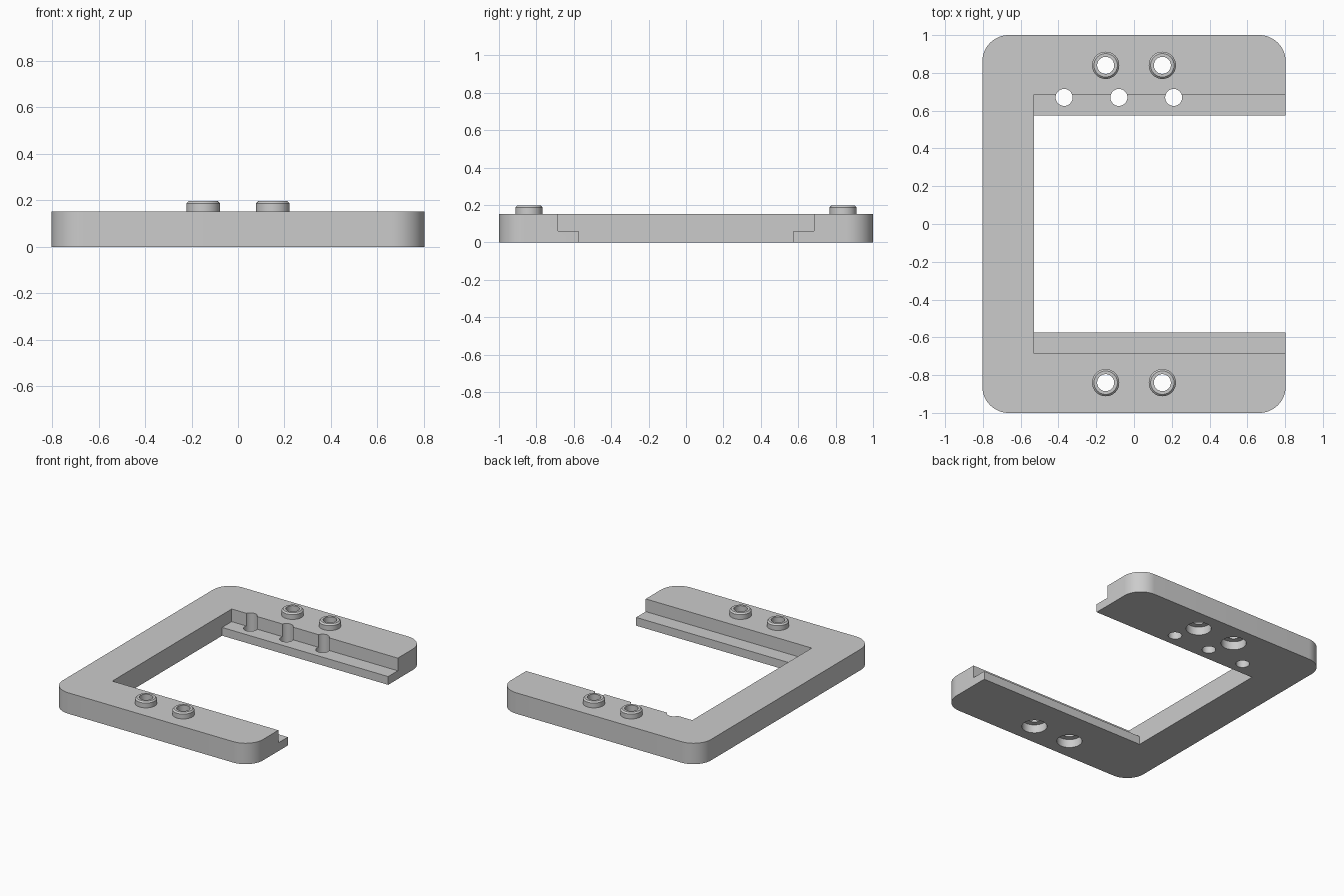
import bpy, bmesh, math
from mathutils import Vector, Matrix

if "Cube" in bpy.data.objects:
    bpy.data.objects.remove(bpy.data.objects["Cube"], do_unlink=True)

GREY = (0.6, 0.6, 0.6, 1)
grey = bpy.data.materials.new("plain grey")
grey.use_nodes = True
grey.diffuse_color = GREY
grey.node_tree.nodes["Principled BSDF"].inputs["Base Color"].default_value = GREY

HALF_X, HALF_Y, THICK = 0.803, 1.0, 0.152
CORNER = 0.14
INNER_X = -0.53
LIP_Y, WALL_Y, LIP_Z = 0.575, 0.685, 0.06
BORE, SOCKET, BOSS = 0.045, 0.083, 0.072


def finish(name, bm):
    bmesh.ops.recalc_face_normals(bm, faces=bm.faces)
    mesh = bpy.data.meshes.new(name)
    bm.to_mesh(mesh)
    bm.free()
    mesh.materials.append(grey)
    obj = bpy.data.objects.new(name, mesh)
    bpy.context.collection.objects.link(obj)
    return obj


def extrude(name, points, direction):
    """Closed outline pushed along a direction."""
    bm = bmesh.new()
    face = bm.faces.new([bm.verts.new(p) for p in points])
    result = bmesh.ops.extrude_face_region(bm, geom=[face], use_keep_orig=True)
    moved = [g for g in result["geom"] if isinstance(g, bmesh.types.BMVert)]
    bmesh.ops.translate(bm, verts=moved, vec=direction)
    return finish(name, bm)


def lathe(name, profile, x, y, segments=48):
    """Closed (radius, height) profile turned about a vertical axis."""
    bm = bmesh.new()
    verts = [bm.verts.new((r, 0, z)) for r, z in profile]
    edges = [bm.edges.new((a, b)) for a, b in zip(verts, verts[1:] + verts[:1])
             if a.co.x > 0 or b.co.x > 0]
    bmesh.ops.spin(bm, geom=verts + edges, cent=(0, 0, 0), axis=(0, 0, 1),
                   angle=math.tau, steps=segments, use_merge=False)
    bmesh.ops.remove_doubles(bm, verts=bm.verts, dist=1e-5)
    bmesh.ops.transform(bm, matrix=Matrix.Translation((x, y, 0)), verts=bm.verts)
    return finish(name, bm)


def activate(obj):
    bpy.ops.object.select_all(action='DESELECT')
    obj.select_set(True)
    bpy.context.view_layer.objects.active = obj


def cut(target, cutter):
    cutter.hide_render = True
    activate(target)
    mod = target.modifiers.new("cut", 'BOOLEAN')
    mod.operation, mod.solver, mod.object = 'DIFFERENCE', 'EXACT', cutter
    bpy.ops.object.modifier_apply(modifier=mod.name)
    bpy.data.objects.remove(cutter, do_unlink=True)


def smooth(obj):
    activate(obj)
    bpy.ops.object.shade_smooth_by_angle(angle=math.radians(30))


# Rounded plate
outline = []
for i, (sx, sy) in enumerate([(1, 1), (-1, 1), (-1, -1), (1, -1)]):
    centre = Vector((sx * (HALF_X - CORNER), sy * (HALF_Y - CORNER), 0))
    for k in range(17):
        a = (i + k / 16) * math.pi / 2
        outline.append(centre + CORNER * Vector((math.cos(a), math.sin(a), 0)))
frame = extrude("frame", outline, (0, 0, THICK))

# Open slot, wider above the lips
slot = [(LIP_Y, -1), (LIP_Y, LIP_Z), (WALL_Y, LIP_Z), (WALL_Y, 1)]
slot += [(-y, z) for y, z in reversed(slot)]
cut(frame, extrude("slot_cutter", [(INNER_X, y, z) for y, z in slot], (2, 0, 0)))

# Pin holes along the back wall
for x in (-0.37, -0.08, 0.21):
    cut(frame, lathe("pin_cutter", [(0, -1), (BORE, -1), (BORE, 1), (0, 1)], x, 0.67))

# Stepped bolt holes with raised collars
for side, y in (("front", -0.84), ("back", 0.84)):
    for hand, x in (("right", -0.15), ("left", 0.15)):
        cut(frame, lathe("bolt_cutter", [(0, -1), (SOCKET, -1), (SOCKET, 0.06),
                                         (BORE, 0.06), (BORE, 1), (0, 1)], x, y))
        collar = lathe(f"{side}_{hand}_collar",
                       [(BORE, THICK), (BOSS, THICK), (BOSS, 0.187),
                        (0.062, 0.197), (BORE, 0.197)], x, y)
        smooth(collar)
smooth(frame)
